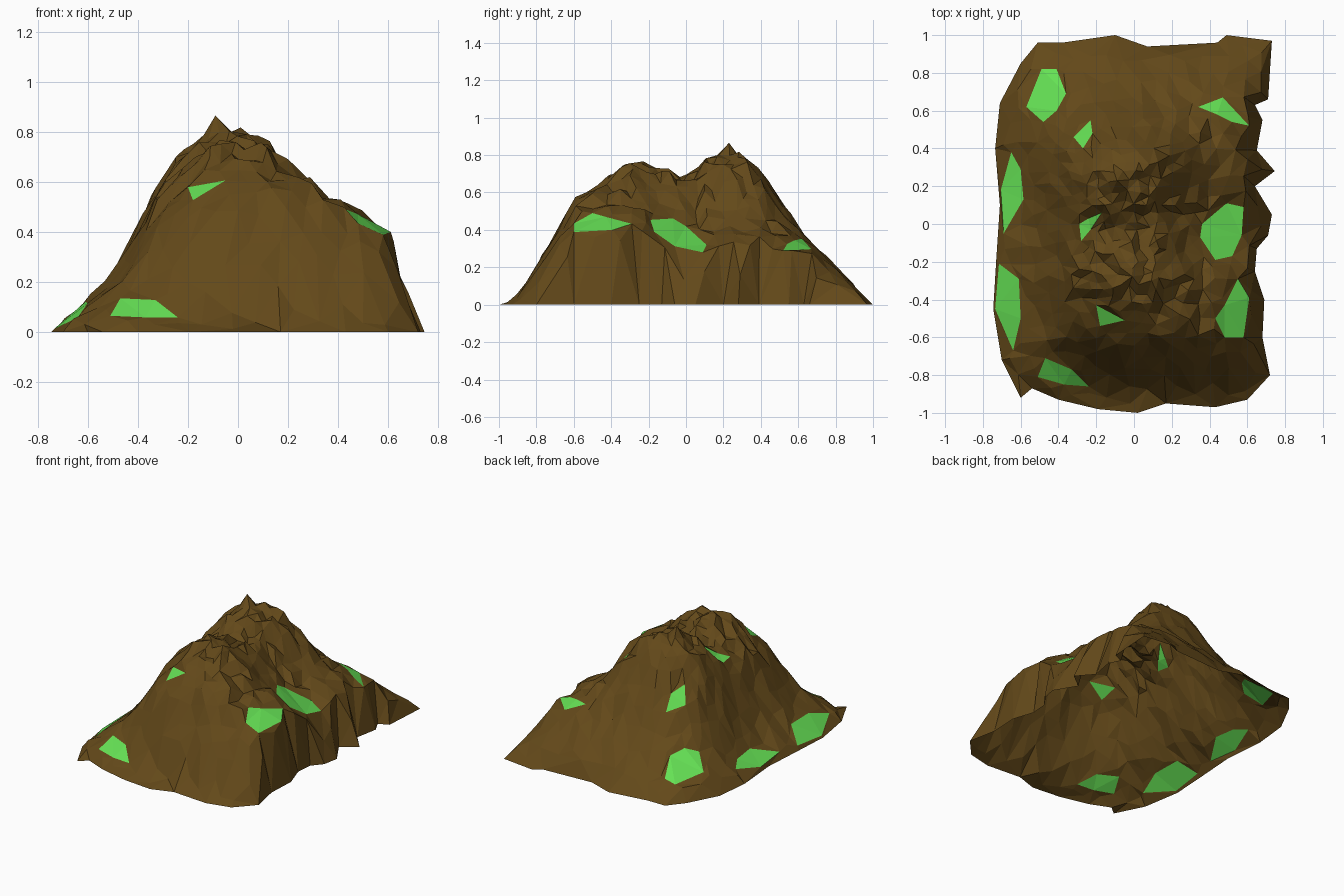
import bpy
import random
from math import hypot
from mathutils import Vector
from mathutils.geometry import delaunay_2d_cdt

if "Cube" in bpy.data.objects:
    bpy.data.objects.remove(bpy.data.objects["Cube"])

random.seed(7)

# Ragged footprint of the mountain, on the ground
OUTLINE = [(-.51, .96), (-.38, .96), (-.1, 1), (.07, .94), (.44, .96), (.49, 1), (.73, .97),
           (.71, .66), (.64, .63), (.68, .55), (.65, .39), (.745, .28), (.64, .2), (.73, .05),
           (.71, -.06), (.65, -.13), (.64, -.25), (.69, -.4), (.68, -.6), (.72, -.8), (.6, -.93),
           (.43, -.97), (.17, -.95), (.02, -1), (-.19, -.98), (-.4, -.93), (-.54, -.87),
           (-.6, -.92), (-.7, -.72), (-.745, -.45), (-.73, -.2), (-.71, .1), (-.735, .4),
           (-.71, .64), (-.6, .85)]

# Grass patches, seen from above
PATCHES = [
    [(-.49, .82), (-.41, .82), (-.36, .69), (-.41, .6), (-.48, .54), (-.57, .62)],
    [(-.23, .55), (-.22, .48), (-.27, .4), (-.32, .46)],
    [(-.65, .38), (-.6, .29), (-.585, .13), (-.69, -.05), (-.705, .18)],
    [(-.715, -.21), (-.61, -.29), (-.6, -.5), (-.64, -.67), (-.735, -.45)],
    [(-.47, -.71), (-.33, -.77), (-.24, -.86), (-.37, -.85), (-.51, -.81)],
    [(-.17, .06), (-.23, -.03), (-.28, -.09), (-.29, 0), (-.24, .03)],
    [(-.2, -.43), (-.05, -.51), (-.18, -.54)],
    [(.34, .62), (.47, .67), (.61, .52), (.52, .54), (.44, .58)],
    [(.49, .11), (.58, .09), (.57, -.06), (.52, -.17), (.43, -.19), (.35, -.07), (.36, 0)],
    [(.55, -.29), (.61, -.39), (.58, -.6), (.48, -.6), (.43, -.5), (.48, -.43)]]

# Height of each cross-section (y: heights at the COLS positions)
COLS = [-.75, -.6, -.48, -.3, -.1, .1, .3, .45, .61, .72]
ROWS = {-1: [0] * 8,
        -.87: [.02, .04, .045, .05, .05, .05, .05, .03],
        -.73: [.06, .12, .17, .31, .34, .33, .3, .21],
        -.58: [.11, .2, .43, .55, .58, .55, .47, .4],
        -.3: [.13, .25, .56, .75, .75, .6, .5, .4],
        .02: [.09, .24, .57, .68, .68, .47, .32, .26],
        .1: [.08, .24, .6, .8, .72, .48, .33, .27],
        .23: [.09, .26, .63, .84, .77, .52, .4, .31],
        .34: [.1, .25, .6, .77, .76, .53, .41, .32],
        .45: [.12, .25, .5, .66, .64, .48, .38, .3],
        .65: [.1, .16, .27, .32, .34, .34, .32, .27],
        .85: [.05, .08, .11, .13, .14, .15, .15, .12],
        1: [0] * 8}


def lerp_table(keys, values, t):
    t = max(keys[0], min(keys[-1], t))
    for i in range(len(keys) - 1):
        if t <= keys[i + 1]:
            f = (t - keys[i]) / (keys[i + 1] - keys[i])
            return values[i] * (1 - f) + values[i + 1] * f


def height(x, y):
    across = [lerp_table(COLS, [0] + row + [.05], x) for row in ROWS.values()]
    return lerp_table(list(ROWS), across, y)


def inside(p, poly):
    hit = False
    for (ax, ay), (bx, by) in zip(poly, poly[1:] + poly[:1]):
        if (ay > p[1]) != (by > p[1]) and p[0] < ax + (p[1] - ay) * (bx - ax) / (by - ay):
            hit = not hit
    return hit


def edge_distance(p, poly):
    best = 9
    for a, b in zip(poly, poly[1:] + poly[:1]):
        a, d = Vector(a), Vector(b) - Vector(a)
        t = max(0, min(1, (Vector(p) - a).dot(d) / d.length_squared))
        best = min(best, (a + d * t - Vector(p)).length)
    return best


# Scatter points: dense on the rocky top, sparse on the lower slopes
peak = (-.09, .23)
points = [peak]
for _ in range(9000):
    p = (random.uniform(-.74, .74), random.uniform(-1, 1))
    far = max(abs(p[0] + .02) / .7, abs(p[1]) / .95)
    gap = .038 + .07 * max(0, far - .3)
    if any(hypot(p[0] - q[0], p[1] - q[1]) < gap for q in points):
        continue
    if not inside(p, OUTLINE) or edge_distance(p, OUTLINE) < .035:
        continue
    if any(inside(p, g) or edge_distance(p, g) < .025 for g in PATCHES):
        continue
    points.append(p)

# Triangulate, keeping the footprint and the patches as borders
coords, loops = [], []
for poly in [OUTLINE] + PATCHES:
    loop = list(range(len(coords), len(coords) + len(poly)))
    coords += poly
    if sum(a[0] * b[1] - b[0] * a[1] for a, b in zip(poly, poly[1:] + poly[:1])) < 0:
        loop.reverse()
    loops.append(loop)
first_free = len(coords)
coords += points
flat, _, tris, vert_src, _, face_src = delaunay_2d_cdt(
    [Vector(c) for c in coords], [], loops, 1, 1e-5)

# Lift the points, with rough rock noise where it is high
verts = []
for v, src in zip(flat, vert_src):
    z = height(v.x, v.y)
    if any(s < len(OUTLINE) for s in src):
        z = 0
    elif first_free in src:
        z = .865
    elif any(s >= first_free for s in src):
        z = max(.005, min(.83, z + random.uniform(-1, 1) * (.012 + .03 * z)))
    verts.append((v.x, v.y, z))


def build(name, faces, color):
    used = sorted({i for f in faces for i in f})
    index = {old: new for new, old in enumerate(used)}
    mesh = bpy.data.meshes.new(name)
    mesh.from_pydata([verts[i] for i in used], [], [[index[i] for i in f] for f in faces])
    mat = bpy.data.materials.new(name)
    mat.diffuse_color = color
    mat.use_nodes = True
    mat.node_tree.nodes["Principled BSDF"].inputs["Base Color"].default_value = mat.diffuse_color
    mesh.materials.append(mat)
    bpy.context.collection.objects.link(bpy.data.objects.new(name, mesh))


# Rock shell (open underneath) and the grass set into it
grass = [max(s, default=0) > 0 for s in face_src]
build("mountain_rock", [f for f, g in zip(tris, grass) if not g], (.125, .066, .01, 1))
build("grass_patches", [f for f, g in zip(tris, grass) if g], (.13, .75, .09, 1))
